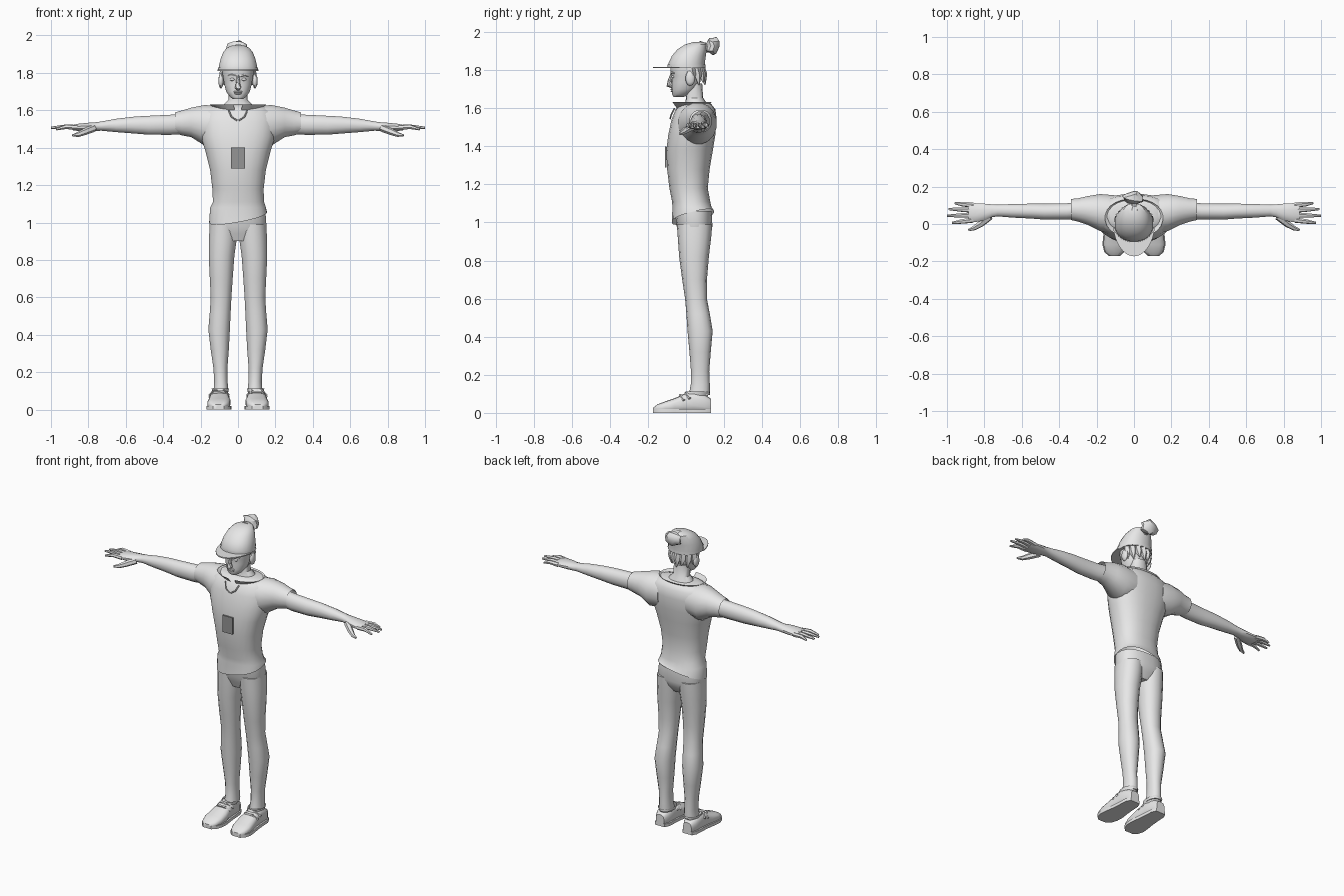
import bpy, bmesh, math, random
from mathutils import Vector

random.seed(4)


def material(name, v):
    m = bpy.data.materials.new(name)
    m.diffuse_color = (v, v, v, 1)
    return m


GREY = material("light grey", 0.8)
DARK = material("dark grey", 0.3)


def finish(name, bm, angle=40, mat=GREY):
    bmesh.ops.recalc_face_normals(bm, faces=bm.faces)
    me = bpy.data.meshes.new(name)
    bm.to_mesh(me)
    bm.free()
    ob = bpy.data.objects.new(name, me)
    bpy.context.collection.objects.link(ob)
    me.materials.append(mat)
    bpy.ops.object.select_all(action='DESELECT')
    ob.select_set(True)
    bpy.context.view_layer.objects.active = ob
    bpy.ops.object.shade_smooth_by_angle(angle=math.radians(angle))
    return ob


def skin(name, rings, caps=(True, True), angle=40, drop=None):
    """Bridge equal rings of points into a tube."""
    bm = bmesh.new()
    vs = [[bm.verts.new(p) for p in r] for r in rings]
    n = len(rings[0])
    for a, b in zip(vs, vs[1:]):
        for i in range(n):
            j = (i + 1) % n
            f = bm.faces.new((a[i], a[j], b[j], b[i]))
            if drop and drop(f.calc_center_median()):
                bm.faces.remove(f)
    if caps[0]:
        bm.faces.new(vs[0])
    if caps[1]:
        bm.faces.new(vs[-1])
    return finish(name, bm, angle)


def oval(n, power=2.0):
    for i in range(n):
        t = 2 * math.pi * (i + 0.5) / n
        c, s = math.cos(t), math.sin(t)
        yield (math.copysign(abs(c) ** (2 / power), c),
               math.copysign(abs(s) ** (2 / power), s))


def upright(name, rows, n=16, power=2.2, slope=(0, 0), **kw):
    """Rows of z, x0, x1, y0, y1; slope tilts the first ring."""
    rings = []
    for k, (z, x0, x1, y0, y1) in enumerate(rows):
        r = []
        for c, s in oval(n, power):
            x, y = (x0 + x1) / 2 + c * (x1 - x0) / 2, (y0 + y1) / 2 + s * (y1 - y0) / 2
            dz = x * slope[0] + (y - 0.04) * slope[1] if k == 0 else 0
            r.append((x, y, z + dz))
        rings.append(r)
    return skin(name, rings, **kw)


def sideways(name, rows, side, n=12, power=2.1, **kw):
    """Rows of x, y0, y1, z0, z1."""
    return skin(name, [[(side * x, (y0 + y1) / 2 + c * (y1 - y0) / 2,
                         (z0 + z1) / 2 + s * (z1 - z0) / 2) for c, s in oval(n, power)]
                       for x, y0, y1, z0, z1 in rows], **kw)


def tube(name, pts, radii, n=6):
    pts = [Vector(p) for p in pts]
    rings = []
    for i, (p, r) in enumerate(zip(pts, radii)):
        d = (pts[min(i + 1, len(pts) - 1)] - pts[max(i - 1, 0)]).normalized()
        u = d.cross(Vector((0.1, 0.3, 1))).normalized()
        v = d.cross(u)
        rings.append([p + r * (c * u + s * v) for c, s in oval(n)])
    return skin(name, rings)


def blob(name, loc, size, sub=2, jitter=0.0, angle=40):
    bm = bmesh.new()
    bmesh.ops.create_icosphere(bm, subdivisions=sub, radius=1)
    for v in bm.verts:
        k = 1 + random.uniform(-jitter, jitter)
        v.co = Vector(loc) + Vector([v.co[i] * size[i] * k for i in range(3)])
    return finish(name, bm, angle)


def mirrored(x0, x1, s):
    return (s * x0, s * x1)


# Shirt with a slanted flared hem
upright("shirt_body", [
    (1.03, -.155, .155, -.075, .148), (1.08, -.15, .15, -.072, .135),
    (1.11, -.135, .14, -.074, .128), (1.18, -.138, .138, -.088, .115),
    (1.28, -.15, .15, -.1, .125), (1.38, -.175, .175, -.104, .142),
    (1.46, -.2, .2, -.094, .155), (1.54, -.205, .205, -.077, .162),
    (1.595, -.19, .19, -.055, .155), (1.62, -.15, .15, -.03, .135),
    (1.63, -.11, .11, -.005, .115)], n=24, power=2.35, slope=(.18, .25), caps=(False, True))

# Flared collar, open at the throat
upright("collar", [(1.595, -.1, .1, -.045, .11), (1.632, -.155, .155, -.072, .135)],
        n=24, caps=(False, False), drop=lambda c: abs(c.x) < .025 and c.y < 0)

# Hips
upright("hips", [(.9, -.07, .07, -.02, .1), (.94, -.14, .14, -.035, .125),
                 (.98, -.154, .154, -.05, .14), (1.06, -.148, .148, -.06, .135)],
        n=20, power=2.4)

# Chest badge
bm = bmesh.new()
bmesh.ops.create_cube(bm, size=1)
for v in bm.verts:
    v.co = Vector((v.co.x * .074, -.106 + v.co.y * .009, 1.345 + v.co.z * .11))
finish("chest_badge", bm, mat=DARK)

# Neck and head
upright("neck", [(1.57, -.1, .1, -.02, .12), (1.625, -.085, .085, -.005, .11),
                 (1.655, -.052, .052, .0, .09), (1.73, -.05, .05, -.01, .085)], n=14)
upright("head", [
    (1.66, -.026, .026, -.066, -.01), (1.672, -.044, .044, -.073, .02),
    (1.70, -.064, .064, -.074, .055), (1.735, -.073, .073, -.075, .073),
    (1.77, -.08, .08, -.074, .082), (1.8, -.084, .084, -.083, .085),
    (1.84, -.084, .084, -.08, .085)], n=20)
tube("nose", [(0, -.072, 1.785), (0, -.085, 1.745), (0, -.087, 1.722), (0, -.07, 1.713)],
     [.008, .011, .017, .01], 8)
blob("upper_lip", (0, -.072, 1.699), (.026, .011, .005))
blob("lower_lip", (0, -.07, 1.69), (.021, .011, .006))

# Cap, bobble and brim
upright("cap", [
    (1.81, -.103, .103, -.093, .1), (1.835, -.104, .104, -.094, .1),
    (1.875, -.094, .094, -.075, .105), (1.91, -.08, .08, -.045, .11),
    (1.935, -.06, .06, -.005, .11), (1.947, -.03, .03, .035, .095)], n=20, angle=30)
upright("cap_band", [(1.812, -.108, .108, -.098, .103), (1.83, -.107, .107, -.097, .103)],
        n=20, caps=(False, False))
tube("bobble_stem", [(0, .07, 1.92), (0, .11, 1.918), (0, .14, 1.925)], [.035, .026, .03], 8)
blob("bobble", (0, .14, 1.927), (.058, .036, .05), jitter=.16, angle=30)
rings = []
for z in (1.81, 1.817):
    arc = [math.pi * i / 16 for i in range(17)]
    outer = [(.11 * math.cos(t), -.02 - .153 * math.sin(t) ** 1.2 if 0 < t < 3.14 else -.02,
              z) for t in arc]
    rings.append(outer)
skin("brim", rings)

# Hair tufts under the back of the cap
for i in range(7):
    a = math.radians(20 + i * 23.3)
    c, s = math.cos(a), math.sin(a)
    tube("hair_tuft", [(.08 * c, .078 * s, 1.82), (.086 * c, .09 * s, 1.775),
                       (.08 * c, .1 * s, 1.735 - .012 * (i % 2))], [.02, .022, .003], 5)

for s in (-1, 1):
    # Face details and ears
    blob("eye", (s * .031, -.068, 1.765), (.014, .008, .008))
    tube("eyebrow", [(s * .012, -.078, 1.783), (s * .035, -.076, 1.789),
                     (s * .056, -.062, 1.783)], [.005, .006, .003], 5)
    blob("ear", (s * .091, .022, 1.757), (.014, .026, .041))
    tube("drawstring", [(s * .05, -.06, 1.6), (s * .035, -.078, 1.565),
                        (s * .004, -.083, 1.545)], [.004] * 3)

    # Sleeve and arm
    sideways("sleeve", [
        (.1, -.055, .155, 1.42, 1.625), (.18, -.04, .162, 1.41, 1.63),
        (.25, -.005, .15, 1.455, 1.615), (.3, .012, .138, 1.465, 1.6),
        (.336, .02, .135, 1.475, 1.59)], s, n=16, caps=(True, False))
    sideways("arm", [
        (.25, .03, .125, 1.475, 1.585), (.36, .022, .112, 1.467, 1.578),
        (.48, .022, .11, 1.468, 1.572), (.55, .028, .11, 1.474, 1.568),
        (.65, .033, .108, 1.482, 1.556), (.73, .04, .104, 1.49, 1.541),
        (.76, .035, .106, 1.489, 1.537), (.8, .018, .11, 1.487, 1.534),
        (.85, .008, .113, 1.488, 1.529), (.885, .01, .112, 1.493, 1.522)], s)

    # Fingers and thumb
    for y, tip, end, z in ((.101, .112, .958, 1.5), (.074, .08, .992, 1.506),
                           (.048, .044, 1.0, 1.507), (.021, .006, .972, 1.498)):
        tube("finger", [(s * .86, y, 1.508), (s * .92, (y + tip) / 2, 1.512),
                        (s * end, tip, z)], [.0145, .0125, .006])
    tube("thumb", [(s * .77, .04, 1.505), (s * .82, .0, 1.485), (s * .855, -.022, 1.47),
                   (s * .885, -.033, 1.465)], [.02, .018, .013, .006])

    # Trouser leg
    upright("trouser_leg", [
        (z, *mirrored(a, b, s), y0, y1) for z, a, b, y0, y1 in (
            (.095, .05, .132, .015, .125), (.15, .055, .128, .025, .125),
            (.22, .056, .132, .026, .122), (.32, .048, .147, .018, .13),
            (.43, .042, .16, .008, .14), (.52, .038, .152, .002, .125),
            (.6, .034, .147, -.005, .11), (.7, .027, .152, -.02, .11),
            (.82, .018, .158, -.036, .12), (.92, .004, .157, -.043, .132),
            (.99, .004, .152, -.048, .138))], n=14)

    # Shoe: sole, upper and laces
    foot = ((.13, .07, .13, .075), (.1, .056, .145, .095), (.04, .052, .148, .115),
            (-.01, .048, .152, .1), (-.06, .04, .16, .077), (-.11, .042, .165, .06),
            (-.15, .055, .155, .045), (-.172, .08, .13, .027))
    skin("shoe", [[(s * ((a + b) / 2 + c * (b - a) / 2), y, h / 2 + k * h / 2)
                   for c, k in oval(14, 2.8)] for y, a, b, h in foot])
    edge = [(a - .004, y) for y, a, b, h in foot] + [(b + .004, y) for y, a, b, h in foot[::-1]]
    skin("sole", [[(s * x, y, z) for x, y in edge] for z in (0, .02)])
    for y, z in ((.0, .1), (-.03, .09)):
        tube("lace", [(s * .05, y + .02, z - .025), (s * .075, y, z + .003),
                      (s * .125, y, z + .003), (s * .152, y + .02, z - .025)], [.008] * 4, 5)
    upright("shoe_tongue", [(.075, *mirrored(.06, .135, s), -.025, .11),
                            (.112, *mirrored(.046, .142, s), -.005, .128)], n=12,
            caps=(False, False))
